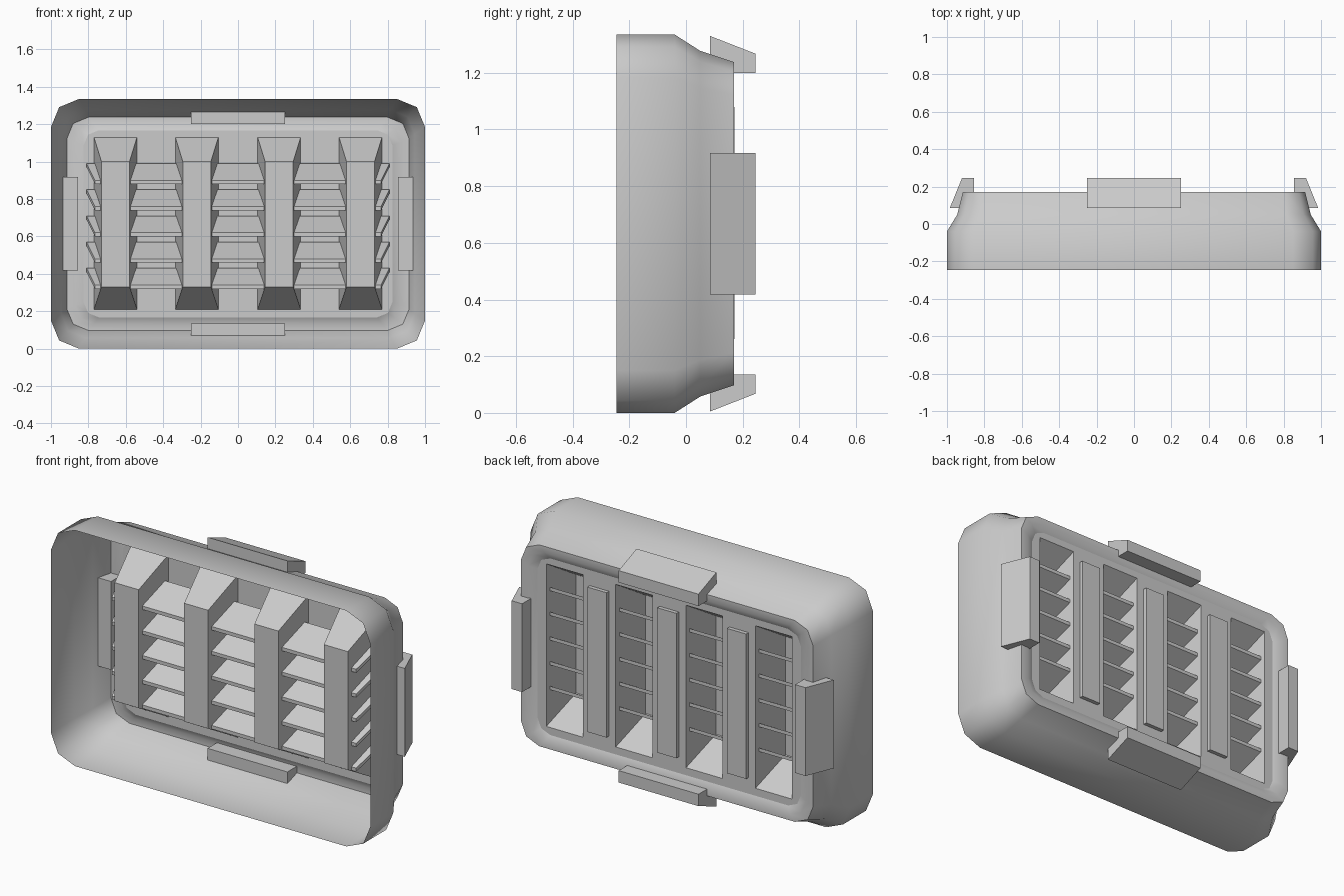
import bpy, bmesh, math
from mathutils import Vector

cube = bpy.data.objects.get("Cube")
if cube:
    bpy.data.objects.remove(cube, do_unlink=True)

MID = 0.6675                      # height of the centre line
SLOT_Z = (0.21, 1.13)
BAR_X = (-0.655, -0.22, 0.22, 0.655)
PANEL_Y = 0.15

grey = bpy.data.materials.new("housing grey")
grey.use_nodes = True
GREY = (0.6, 0.6, 0.6, 1)
grey.diffuse_color = GREY
grey.node_tree.nodes["Principled BSDF"].inputs["Base Color"].default_value = GREY


def finish(bm, name, smooth=None):
    bmesh.ops.recalc_face_normals(bm, faces=bm.faces)
    mesh = bpy.data.meshes.new(name)
    bm.to_mesh(mesh)
    bm.free()
    mesh.materials.append(grey)
    ob = bpy.data.objects.new(name, mesh)
    bpy.context.collection.objects.link(ob)
    if smooth:
        bpy.ops.object.select_all(action='DESELECT')
        ob.select_set(True)
        bpy.context.view_layer.objects.active = ob
        bpy.ops.object.shade_smooth_by_angle(angle=math.radians(smooth))
    return ob


def outline(hx, hz, cut, y):
    """Rounded rectangle with two segments per corner."""
    pts = []
    for k, (sx, sz) in enumerate(((1, 1), (-1, 1), (-1, -1), (1, -1))):
        for i in range(3):
            a = math.radians(90 * k + 45 * i)
            pts.append(Vector((sx * (hx - cut) + cut * math.cos(a), y,
                               MID + sz * (hz - cut) + cut * math.sin(a))))
    return pts


def rect(x0, x1, z0, z1, y):
    return [Vector(p) for p in ((x0, y, z0), (x1, y, z0), (x1, y, z1), (x0, y, z1))]


def loft(bm, loops, cap_start=False, cap_end=False):
    rings = [[bm.verts.new(p) for p in loop] for loop in loops]
    for a, b in zip(rings, rings[1:]):
        n = len(a)
        for i in range(n):
            bm.faces.new((a[i], a[(i + 1) % n], b[(i + 1) % n], b[i]))
    if cap_start:
        bm.faces.new(rings[0])
    if cap_end:
        bm.faces.new(rings[-1])


# Open tray shell with a folded rear rim
bm = bmesh.new()
loft(bm, [outline(1, MID, 0.15, -0.245), outline(1, MID, 0.15, -0.04),
          outline(0.945, 0.61, 0.13, 0.05), outline(0.915, 0.57, 0.115, 0.17),
          outline(0.87, 0.535, 0.1, 0.17), outline(0.825, 0.5, 0.08, PANEL_Y)])
finish(bm, "tray_shell", 50)

# Rear panel with four slots
bm = bmesh.new()
loops = [outline(0.825, 0.5, 0.08, PANEL_Y)]
loops += [rect(x - 0.115, x + 0.115, *SLOT_Z, PANEL_Y) for x in BAR_X]
edges = []
for loop in loops:
    vs = [bm.verts.new(p) for p in loop]
    edges += [bm.edges.new((vs[i], vs[i - 1])) for i in range(len(vs))]
bmesh.ops.triangle_fill(bm, use_beauty=True, use_dissolve=False,
                        edges=edges, normal=(0, 1, 0))
finish(bm, "rear_panel")

# Tapered hollow bars, open at the rear
for i, x in enumerate(BAR_X):
    bm = bmesh.new()
    loft(bm, [rect(x - 0.115, x + 0.115, *SLOT_Z, PANEL_Y),
              rect(x - 0.075, x + 0.075, 0.33, 1.0, -0.06)], cap_end=True)
    finish(bm, f"hollow_bar_{i + 1}")

# Sloping louvre blades running through the bars
for i in range(5):
    top = 0.99 - 0.14 * i
    bm = bmesh.new()
    loft(bm, [rect(-0.81, 0.81, top - 0.02, top, 0.125),
              rect(-0.765, 0.765, top - 0.11, top - 0.09, -0.035)], True, True)
    finish(bm, f"louvre_blade_{i + 1}")

# Raised plates between the slots on the rear
for i, x in enumerate((-0.4375, 0, 0.4375)):
    bm = bmesh.new()
    loft(bm, [rect(x - 0.06, x + 0.06, 0.26, 1.08, y) for y in (PANEL_Y, 0.172)],
         cap_end=True)
    finish(bm, f"rear_plate_{i + 1}")


# Wedge clips on the four sides
def clip(name, profile, place):
    bm = bmesh.new()
    loft(bm, [[place(u, y, s) for u, y in profile] for s in (-0.25, 0.25)], True, True)
    finish(bm, name)


side_profile = ((0.985, 0.085), (0.92, 0.245), (0.855, 0.245), (0.855, 0.085))
end_profile = ((0.6625, 0.085), (0.6, 0.245), (0.5325, 0.245), (0.5325, 0.085))
for s, side, end in ((1, "left", "top"), (-1, "right", "bottom")):
    clip(side + "_clip", side_profile, lambda u, y, w: Vector((s * u, y, MID + w)))
    clip(end + "_clip", end_profile, lambda u, y, w: Vector((w, y, MID + s * u)))
